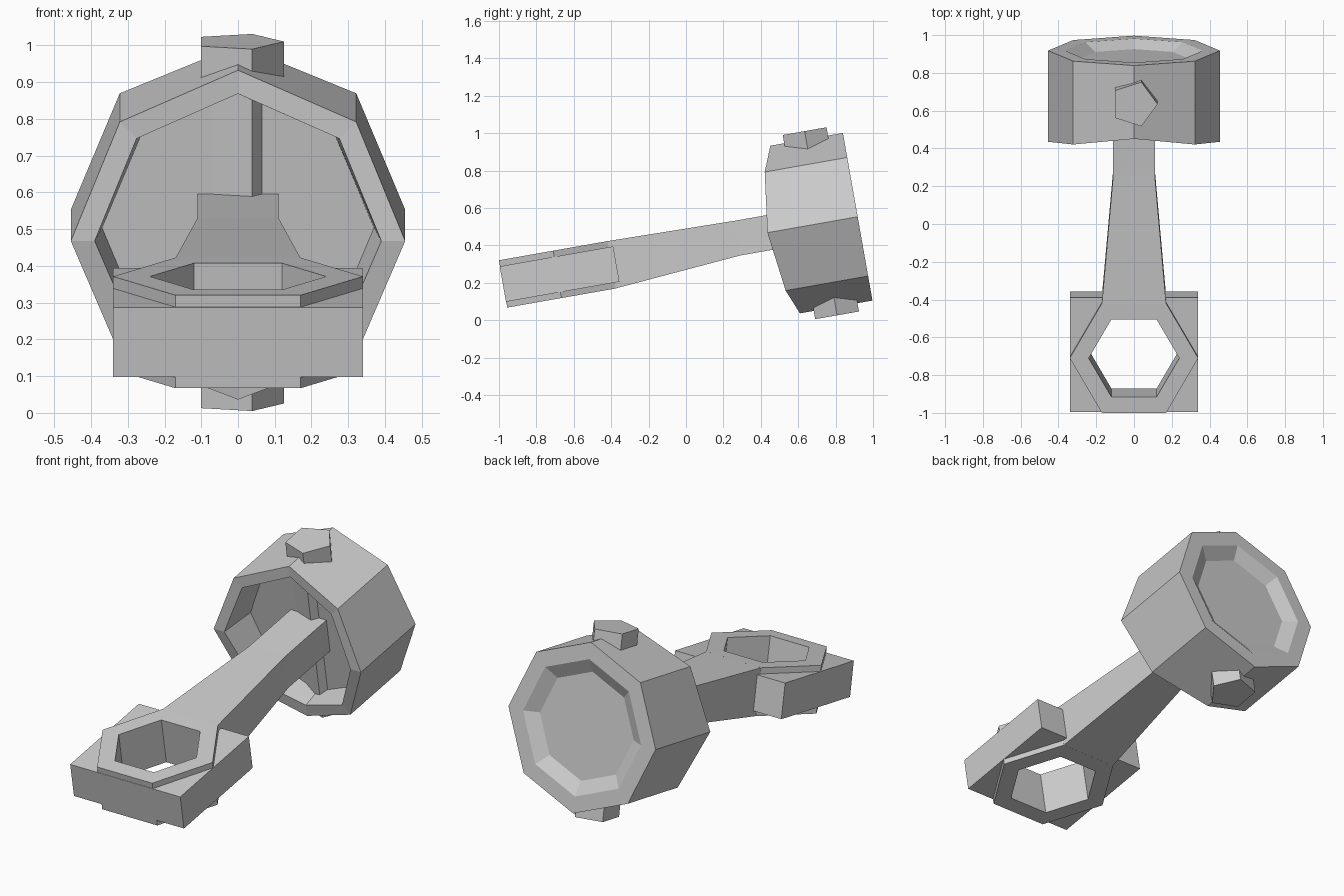
import bpy, bmesh
from math import sin, cos, pi, radians
from mathutils import Matrix, Vector

if "Cube" in bpy.data.objects:
    bpy.data.objects.remove(bpy.data.objects["Cube"])

# Parts are laid out with the rod along y, then the whole thing is tipped up 10 degrees
TILT = Matrix.Rotation(radians(10), 4, 'X')
PISTON_Z = 0.385
ROD_Z = 0.36
BIG_END_Y = -0.635


def loft(name, rings, closed=False):
    """Skin a list of equal-length point rings; cap the ends or join them up."""
    bm = bmesh.new()
    loops = [[bm.verts.new(TILT @ Vector(p)) for p in r] for r in rings]
    n = len(loops[0])
    pairs = list(zip(loops, loops[1:]))
    if closed:
        pairs.append((loops[-1], loops[0]))
    else:
        bm.faces.new(loops[0])
        bm.faces.new(loops[-1])
    for a, b in pairs:
        for i in range(n):
            j = (i + 1) % n
            bm.faces.new((a[i], a[j], b[j], b[i]))
    bmesh.ops.recalc_face_normals(bm, faces=bm.faces)
    mesh = bpy.data.meshes.new(name)
    bm.to_mesh(mesh)
    bm.free()
    obj = bpy.data.objects.new(name, mesh)
    bpy.context.collection.objects.link(obj)
    return obj


def upright(n, r, y, z):
    """Regular polygon lying flat, first corner on +x."""
    return [(r * cos(2 * pi * i / n), y + r * sin(2 * pi * i / n), z) for i in range(n)]


def octagon(r, y):
    """Octagon facing along y; y may be a list of depths, one per corner."""
    ys = y if isinstance(y, list) else [y] * 8
    return [(r * cos(pi * i / 4), ys[i], PISTON_Z + r * sin(pi * i / 4)) for i in range(8)]


def rect(y, w, z0, z1):
    return [(-w, y, z0), (w, y, z0), (w, y, z1), (-w, y, z1)]


# Hollow piston: dished crown, scalloped skirt, tapered cavity
skirt = [0.51, 0.552, 0.606, 0.552] * 2
loft("piston", [octagon(0.29, 0.957), octagon(0.365, 1.0), octagon(0.455, 1.0),
                octagon(0.455, skirt), octagon(0.39, skirt), octagon(0.37, 0.717)])

# Five-sided pin through the piston
loft("wrist_pin", [upright(5, 0.125, 0.8, PISTON_Z - 0.5),
                   upright(5, 0.125, 0.8, PISTON_Z + 0.5)])

# Tapered connecting rod
loft("connecting_rod", [rect(-0.345, 0.17, 0.232, 0.489),
                        rect(0.345, 0.11, 0.29, 0.478),
                        rect(0.725, 0.11, 0.29, 0.478)])

# Hexagonal big end ring
loft("big_end_ring", [upright(6, 0.34, BIG_END_Y, 0.232), upright(6, 0.34, BIG_END_Y, 0.489),
                      upright(6, 0.24, BIG_END_Y, 0.489), upright(6, 0.24, BIG_END_Y, 0.232)],
     closed=True)

# Bearing cap block, bored with the same hexagon
block = loft("bearing_block", [rect(-0.931, 0.34, ROD_Z - 0.096, ROD_Z + 0.096),
                               rect(-0.315, 0.34, ROD_Z - 0.096, ROD_Z + 0.096)])
cutter = loft("bore_cutter", [upright(6, 0.242, BIG_END_Y, 0.0), upright(6, 0.242, BIG_END_Y, 0.8)])
cutter.hide_render = True
mod = block.modifiers.new("bore", 'BOOLEAN')
mod.operation = 'DIFFERENCE'
mod.solver = 'EXACT'
mod.object = cutter
bpy.context.view_layer.objects.active = block
bpy.ops.object.modifier_apply(modifier=mod.name)
bpy.data.objects.remove(cutter)
